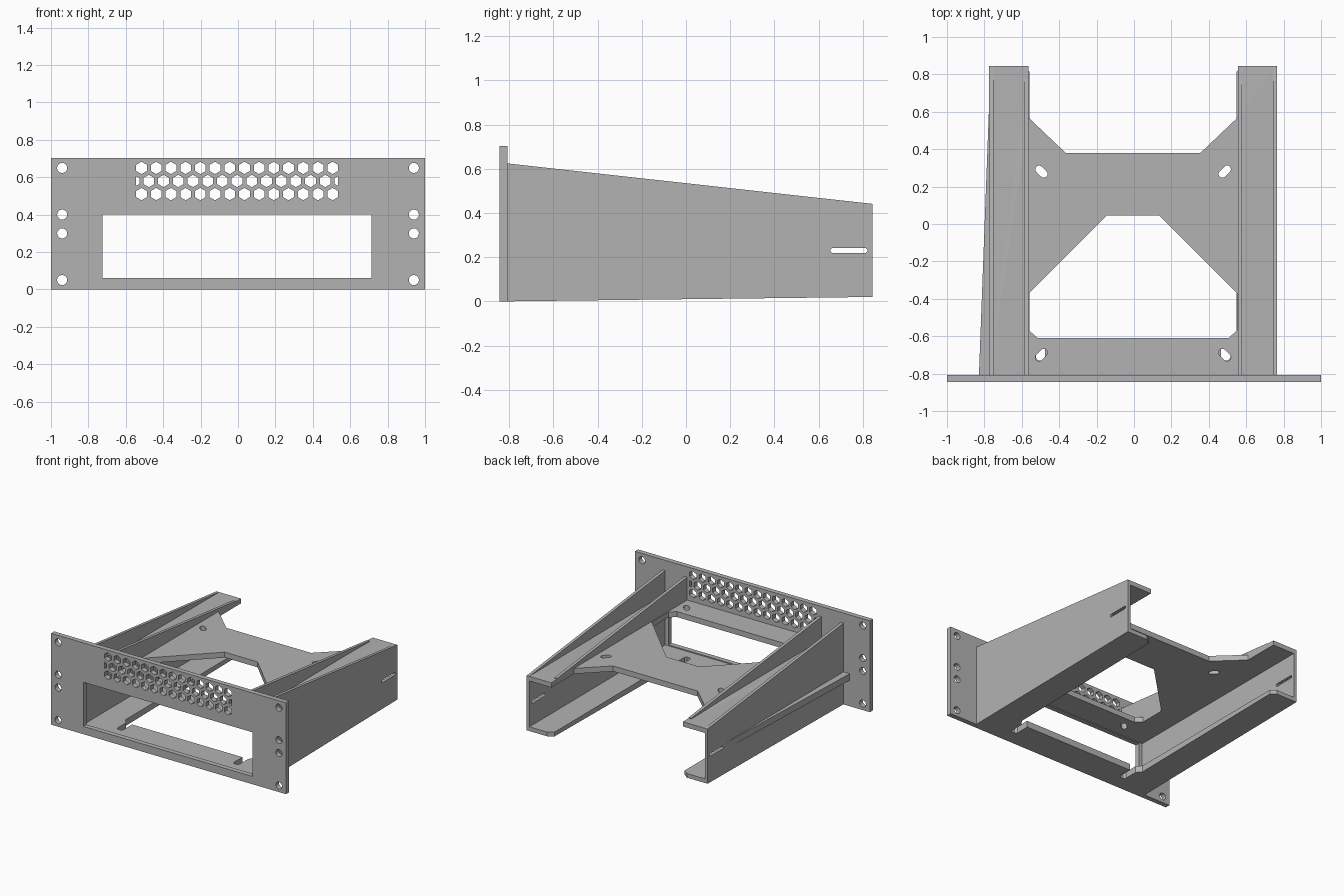
import bpy, bmesh, math

cube = bpy.data.objects.get("Cube")
if cube:
    bpy.data.objects.remove(cube, do_unlink=True)

gray = bpy.data.materials.new("plain gray")
gray.use_nodes = True
gray.diffuse_color = (0.45, 0.45, 0.45, 1)
gray.node_tree.nodes["Principled BSDF"].inputs["Base Color"].default_value = gray.diffuse_color

CX = -0.005             # the bracket frame sits slightly off centre
FRONT, JOIN, REAR = -0.845, -0.807, 0.845
SHELF_LOW, SHELF_TOP = 0.405, 0.447


def ngon(cx, cy, r, n, turn=0.0):
    return [(cx + r * math.cos(turn + math.tau * i / n),
             cy + r * math.sin(turn + math.tau * i / n)) for i in range(n)]


def rect(a, b, c, d):
    return [(a, c), (b, c), (b, d), (a, d)]


def slot(cx, cy, half, r, angle, n=10):
    """Long hole with round ends."""
    pts = []
    for end in (0, math.pi):
        ex, ey = cx + half * math.cos(angle + end), cy + half * math.sin(angle + end)
        for i in range(n + 1):
            t = angle + end - math.pi / 2 + math.pi * i / n
            pts.append((ex + r * math.cos(t), ey + r * math.sin(t)))
    return pts


def mirrored(points):
    """Close a half outline by reflecting it across the frame centre."""
    return [(CX + x, y) for x, y in points] + [(CX - x, y) for x, y in reversed(points)]


def plate(name, outline, holes, low, high, axis, shape=None):
    """Extrude an outline with holes from low to high along an axis."""
    curve = bpy.data.curves.new(name, 'CURVE')
    curve.dimensions, curve.fill_mode = '2D', 'BOTH'
    curve.extrude = (high - low) / 2
    for loop in [outline] + holes:
        spline = curve.splines.new('POLY')
        spline.points.add(len(loop) - 1)
        for p, (u, v) in zip(spline.points, loop):
            p.co = (u, v, 0, 1)
        spline.use_cyclic_u = True
    temp = bpy.data.objects.new(name + " outline", curve)
    bpy.context.collection.objects.link(temp)
    graph = bpy.context.evaluated_depsgraph_get()
    mesh = bpy.data.meshes.new_from_object(temp.evaluated_get(graph))
    bpy.data.objects.remove(temp, do_unlink=True)
    bpy.data.curves.remove(curve)

    mid = (low + high) / 2
    bm = bmesh.new()
    bm.from_mesh(mesh)
    bmesh.ops.remove_doubles(bm, verts=bm.verts, dist=0.00001)
    for vert in bm.verts:
        u, v, w = vert.co
        w += mid
        vert.co = {'X': (w, u, v), 'Y': (u, w, v), 'Z': (u, v, w)}[axis]
        if shape:
            shape(vert.co)
    bmesh.ops.recalc_face_normals(bm, faces=bm.faces)
    for face in bm.faces:
        face.smooth = False
    bm.to_mesh(mesh)
    bm.free()
    mesh.name = name
    mesh.materials.clear()
    mesh.materials.append(gray)
    obj = bpy.data.objects.new(name, mesh)
    bpy.context.collection.objects.link(obj)
    return obj


# Front panel: window, mounting holes and honeycomb vent
holes = [rect(CX - 0.72, CX + 0.72, 0.06, 0.40)]
holes += [ngon(x, z, 0.027, 24) for x in (-0.94, 0.94) for z in (0.05, 0.30, 0.40, 0.65)]
pitch, edge = 0.0786, 0.54
for row, z in enumerate((0.51, 0.58, 0.65)):
    count = 15 if row == 1 else 14
    for i in range(count):
        x = (i - (count - 1) / 2) * pitch
        cell = ngon(x, z, 0.033, 6, math.pi / 6)
        if abs(x) > edge:   # cells cut by the vent border
            s = math.copysign(1, x)
            inner = abs(x) - 0.0286
            cell = rect(s * inner, s * edge, z - 0.0165, z + 0.0165)
            cell[1] = (s * edge, z - 0.025)
            cell[2] = (s * edge, z + 0.025)
        holes.append([(CX + u, v) for u, v in cell])
plate("front_panel", rect(-1, 1, 0, 0.703), holes, FRONT, JOIN, 'Y')


# Upper deck with angled openings and four diagonal slots
deck = mirrored([(0.77, JOIN), (0.77, REAR), (0.56, REAR), (0.56, 0.57), (0.36, 0.38)])
opening = mirrored([(0.51, -0.61), (0.555, -0.57), (0.555, -0.37), (0.14, 0.045)])
slots = [slot(CX + sx * 0.49, y, 0.018, 0.02, math.atan2(sy, sx))
         for sx in (-1, 1) for y, sy in ((0.28, 1), (-0.70, -1))]


def follow_slope(co):
    if co.y > 0.8 and co.z > 0.43:
        co.z = 0.441


plate("upper_deck", deck, [opening] + slots, SHELF_LOW, SHELF_TOP, 'Z', follow_slope)


# Floor: two flanges joined by a front strip with corner reliefs
def floor_slope(co):
    if co.z < 0.02:
        co.z = 0.012 * (co.y - JOIN)


floor = mirrored([(0.77, JOIN), (0.77, REAR), (0.595, REAR), (0.553, 0.815), (0.553, -0.57),
                  (0.52, -0.61), (0.52, -0.715), (0.507, -0.73), (0.483, -0.73),
                  (0.47, -0.715), (0.47, -0.61)])
plate("floor_flanges", floor, [], 0, 0.052, 'Z', floor_slope)

# Side walls and inner ribs, one pair per side
wall = [(JOIN, 0), (REAR, 0.02), (REAR, 0.441), (JOIN, 0.624)]
rib = [(JOIN, SHELF_LOW + 0.02), (0.775, SHELF_LOW + 0.02), (0.775, 0.448), (JOIN, 0.624)]
for side, s in (("left", 1), ("right", -1)):
    for part, outline, cuts, a, b in (
            ("side_wall", wall, [slot(0.737, 0.23, 0.073, 0.011, 0)], 0.747, 0.77),
            ("inner_rib", rib, [], 0.56, 0.583)):
        low, high = sorted((CX + s * a, CX + s * b))
        plate(side + "_" + part, outline, cuts, low, high, 'X')

# Tapered fin on the outside of the right wall
plate("right_outer_fin", [(-0.76, JOIN), (-0.829, JOIN), (-0.775, 0.63), (-0.76, 0.63)],
      [], 0.20, 0.25, 'Z')
